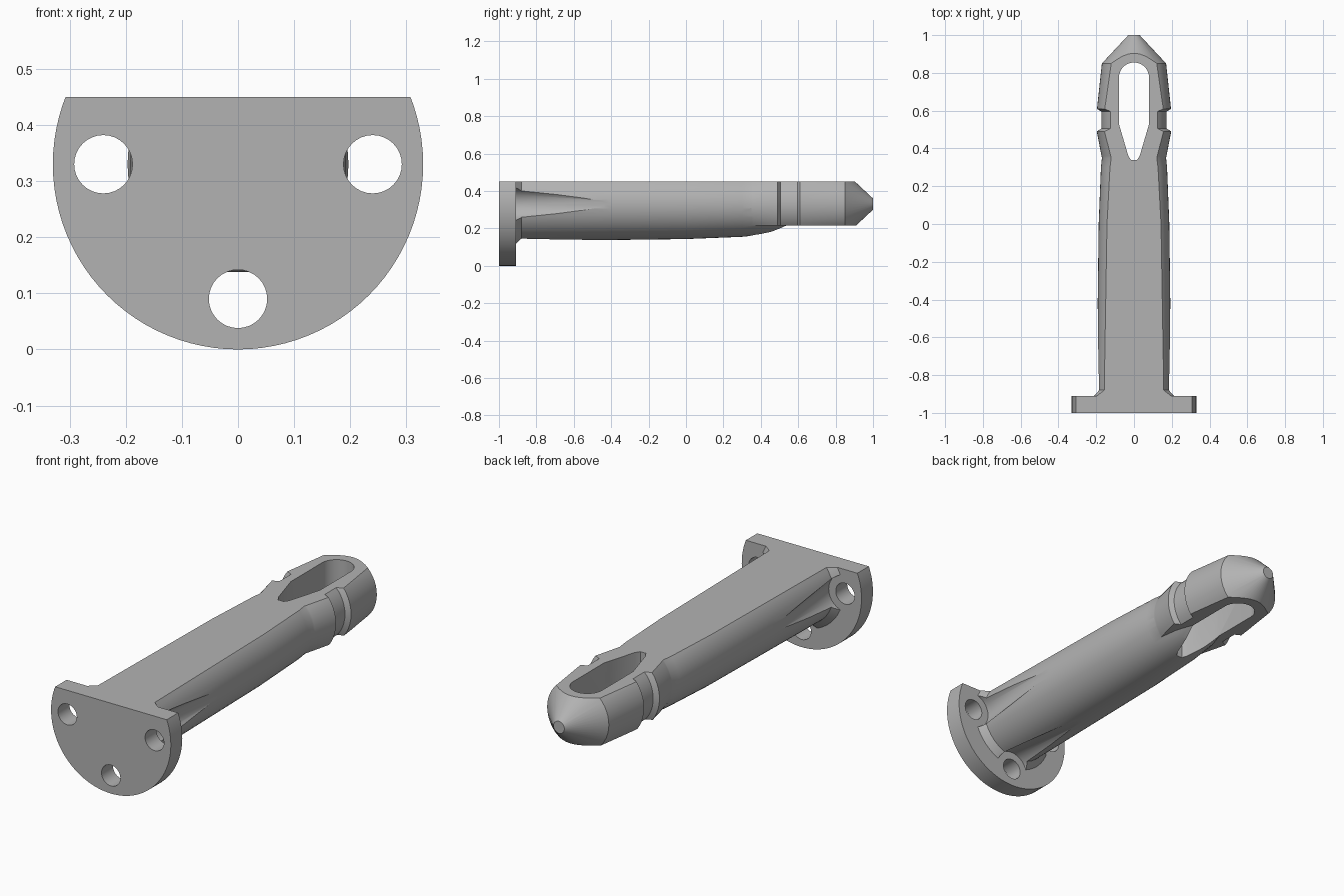
import bpy, bmesh, math

cube = bpy.data.objects.get("Cube")
if cube:
    bpy.data.objects.remove(cube, do_unlink=True)

AXIS_Z = 0.33      # height of the pin's axis
TOP_Z = 0.45       # flat top shared by all parts
HOLES = [(-0.24, AXIS_Z), (0.24, AXIS_Z), (0, 0.09)]

grey = bpy.data.materials.new("grey plastic")
grey.use_nodes = True
grey.diffuse_color = (0.45, 0.45, 0.45, 1)
grey.node_tree.nodes["Principled BSDF"].inputs["Base Color"].default_value = (0.45, 0.45, 0.45, 1)


def finish(name, bm):
    bmesh.ops.recalc_face_normals(bm, faces=bm.faces)
    mesh = bpy.data.meshes.new(name)
    bm.to_mesh(mesh)
    bm.free()
    mesh.materials.append(grey)
    ob = bpy.data.objects.new(name, mesh)
    bpy.context.collection.objects.link(ob)
    return ob


def lathe(name, profile, x=0, z=AXIS_Z, sides=48):
    """Solid of revolution about an axis along y, from (y, radius) pairs."""
    bm = bmesh.new()
    rings = []
    for y, r in profile:
        angles = [2 * math.pi * i / sides for i in range(sides)]
        rings.append([bm.verts.new((x + r * math.cos(a), y, z + r * math.sin(a))) for a in angles])
    for a, b in zip(rings, rings[1:]):
        for i in range(sides):
            j = (i + 1) % sides
            bm.faces.new((a[i], a[j], b[j], b[i]))
    bm.faces.new(rings[0])
    bm.faces.new(rings[-1])
    return finish(name, bm)


def prism(name, outline, z0, z1):
    """Extrude an xy outline from z0 to z1."""
    bm = bmesh.new()
    face = bm.faces.new([bm.verts.new((x, y, z0)) for x, y in outline])
    new = bmesh.ops.extrude_face_region(bm, geom=[face])["geom"]
    bmesh.ops.translate(bm, vec=(0, 0, z1 - z0), verts=[v for v in new if isinstance(v, bmesh.types.BMVert)])
    return finish(name, bm)


def block(name, y0, y1, z0, z1):
    return prism(name, [(-1, y0), (1, y0), (1, y1), (-1, y1)], z0, z1)


def combine(ob, other, operation="DIFFERENCE"):
    mod = ob.modifiers.new("combine", "BOOLEAN")
    mod.operation = operation
    mod.solver = "EXACT"
    mod.object = other
    bpy.context.view_layer.objects.active = ob
    bpy.ops.object.modifier_apply(modifier=mod.name)
    bpy.data.objects.remove(other, do_unlink=True)


# Mounting flange: disc with a flat top and three screw holes
flange = lathe("mounting_flange", [(-1, 0.33), (-0.91, 0.33)], sides=96)
combine(flange, block("cutter", -2, 2, TOP_Z, 1))
for x, z in HOLES:
    combine(flange, lathe("cutter", [(-1.1, 0.052), (-0.8, 0.052)], x, z, 32))

# Tapered shaft with a small collar at the flange
pin = lathe("pin_shaft", [(-0.91, 0.23), (-0.88, 0.198), (-0.4, 0.192), (0, 0.187),
                          (0.3, 0.175), (0.45, 0.16), (0.54, 0.14)])

# Snap head: ridge, groove, barb and conical tip, flat underneath
head = lathe("snap_head", [(0.3, 0.16), (0.36, 0.172), (0.49, 0.197), (0.505, 0.173), (0.595, 0.173),
                           (0.61, 0.196), (0.85, 0.17), (1, 0.03)])
combine(head, block("cutter", -2, 2, -1, 0.215))
combine(pin, head, "UNION")
combine(pin, block("cutter", -2, 2, TOP_Z, 1))

# Screw clearances fading out along the shaft
for x, z in HOLES:
    combine(pin, lathe("cutter", [(-0.95, 0.092), (-0.88, 0.09), (-0.35, 0.04)], x, z, 32))

# Flex slot through the head: narrow front, rounded back
right = [(0.015, 0.338), (0.03, 0.36), (0.08, 0.53)]
arc = [(0.08 * math.cos(a), 0.775 + 0.08 * math.sin(a)) for a in (math.pi * i / 16 for i in range(17))]
left = [(-x, y) for x, y in reversed(right)]
combine(pin, prism("cutter", right + arc + left, -0.5, 1))

# Smooth round surfaces, crisp edges
for ob in (flange, pin):
    bpy.ops.object.select_all(action="DESELECT")
    ob.select_set(True)
    bpy.context.view_layer.objects.active = ob
    bpy.ops.object.shade_smooth_by_angle(angle=math.radians(25))
